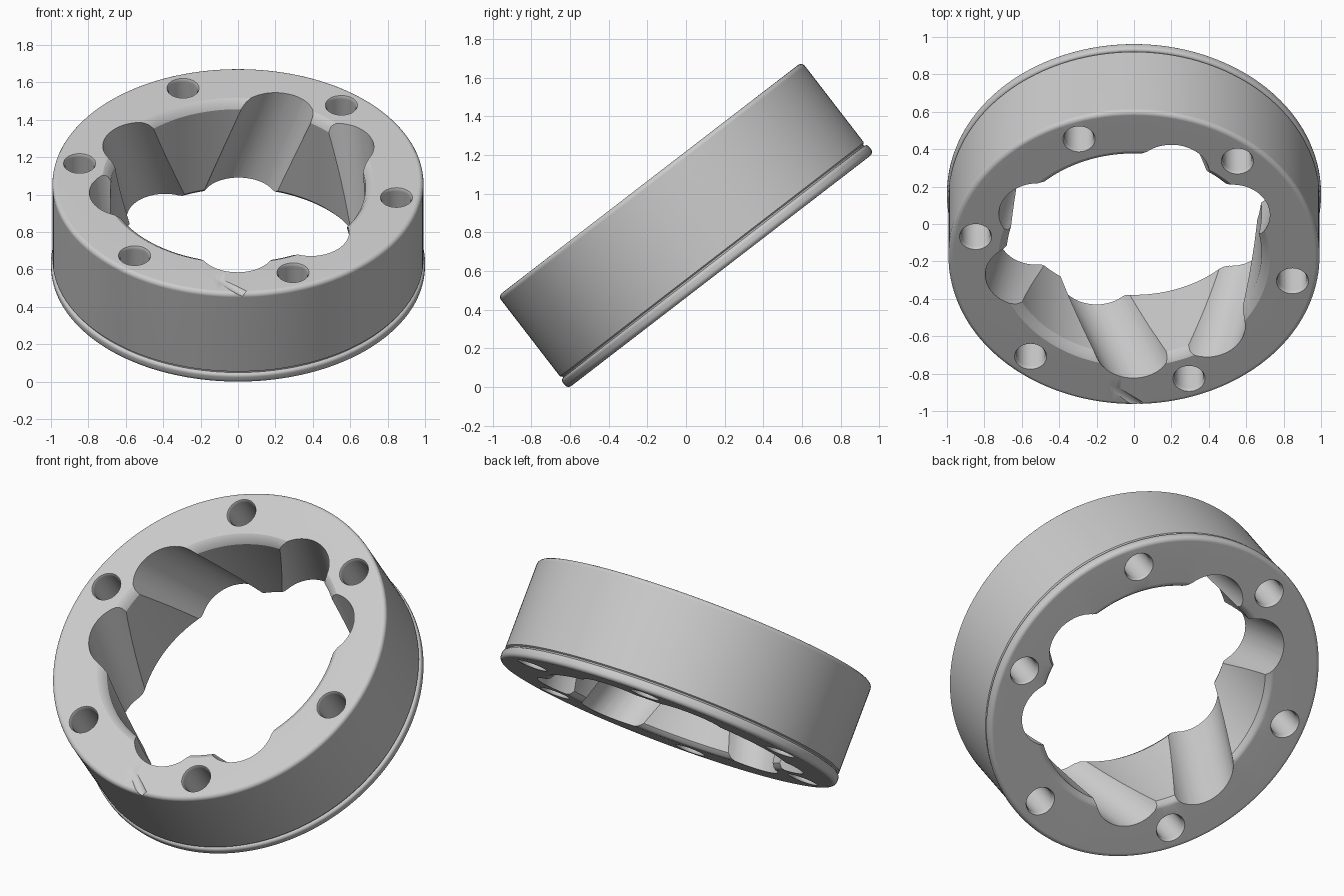
import bpy, bmesh, math
from mathutils import Matrix, Vector

if "Cube" in bpy.data.objects:
    bpy.data.objects.remove(bpy.data.objects["Cube"])

TILT = math.radians(37.6)
H = 0.30  # half height of the ring


def new_object(name, bm):
    bmesh.ops.recalc_face_normals(bm, faces=bm.faces)
    mesh = bpy.data.meshes.new(name)
    bm.to_mesh(mesh)
    bm.free()
    obj = bpy.data.objects.new(name, mesh)
    bpy.context.collection.objects.link(obj)
    return obj


def lathe(name, profile, steps, closed):
    """Revolve an (r, z) profile; a closed profile makes a ring, an open one gets capped."""
    bm = bmesh.new()
    rings = []
    for r, z in profile:
        rings.append([bm.verts.new((r * math.cos(2 * math.pi * i / steps),
                                    r * math.sin(2 * math.pi * i / steps), z)) for i in range(steps)])
    pairs = list(zip(rings, rings[1:]))
    if closed:
        pairs.append((rings[-1], rings[0]))
    else:
        bm.faces.new(rings[0])
        bm.faces.new(rings[-1])
    for a, b in pairs:
        for i in range(steps):
            j = (i + 1) % steps
            bm.faces.new((a[i], a[j], b[j], b[i]))
    return new_object(name, bm)


def corner(cr, cz, rad, start, end, n=4):
    """Rounded corner points in the (r, z) plane."""
    return [(cr + rad * math.cos(math.radians(start + (end - start) * i / n)),
             cz + rad * math.sin(math.radians(start + (end - start) * i / n))) for i in range(n + 1)]


def cut(target, cutter):
    mod = target.modifiers.new("cut", 'BOOLEAN')
    mod.operation = 'DIFFERENCE'
    mod.solver = 'EXACT'
    mod.object = cutter
    bpy.context.view_layer.objects.active = target
    bpy.ops.object.modifier_apply(modifier=mod.name)
    bpy.data.objects.remove(cutter, do_unlink=True)


# Ring body: soft bore edges, rounded rim, narrow lip at the bottom
profile = [(0.72, -H), (0.70, -H + 0.008), (0.682, -H + 0.03),
           (0.682, H - 0.045), (0.70, H - 0.015), (0.725, H)]
profile += corner(0.992 - 0.025, H - 0.025, 0.025, 90, 0)
profile += [(0.992, -H + 0.075), (0.982, -H + 0.068), (0.982, -H + 0.06)]
profile += corner(1.0 - 0.018, -H + 0.042, 0.018, 70, 0, 3)
profile += corner(1.0 - 0.025, -H + 0.025, 0.025, 0, -90)
ring = lathe("joint_ring", profile, 160, True)

# Six ball grooves, leaning alternately left and right
for k in range(6):
    ang = math.radians(20 + 60 * k)
    lean = math.atan2(0.1, H) * (1 if k % 2 == 0 else -1)
    groove = lathe("groove_cutter", [(0.19, -0.6), (0.19, 0.6)], 64, False)
    groove.data.transform(Matrix.Rotation(ang, 4, 'Z') @ Matrix.Translation((0.606, 0, 0))
                          @ Matrix.Rotation(-lean, 4, 'X'))
    cut(ring, groove)

# Six bolt holes with eased mouths
for k in range(6):
    ang = math.radians(50 + 60 * k)
    hole = lathe("hole_cutter", [(0.086, -H - 0.02), (0.086, -H), (0.077, -H + 0.018),
                                 (0.077, H - 0.018), (0.086, H), (0.086, H + 0.02)], 40, False)
    hole.data.transform(Matrix.Translation((0.86 * math.cos(ang), 0.86 * math.sin(ang), 0)))
    cut(ring, hole)

# Shallow nick on the front of the upper rim
a, b = Vector((-0.13, -0.85, H + 0.03)), Vector((0.03, -0.99, H + 0.012))
nick = lathe("nick_cutter", [(0.03, 0), (0.03, (b - a).length)], 24, False)
nick.data.transform(Matrix.Translation(a) @ (b - a).to_track_quat('Z', 'Y').to_matrix().to_4x4())
cut(ring, nick)

# Tilt the ring, then centre it and stand it on the ground
ring.data.transform(Matrix.Rotation(TILT, 4, 'X'))
ys = [v.co.y for v in ring.data.vertices]
zs = [v.co.z for v in ring.data.vertices]
ring.data.transform(Matrix.Translation((0, -(min(ys) + max(ys)) / 2, -min(zs))))

# Smooth shading with crisp edges
bpy.context.view_layer.objects.active = ring
ring.select_set(True)
bpy.ops.object.shade_smooth_by_angle(angle=math.radians(30))
wn = ring.modifiers.new("weighted_normals", 'WEIGHTED_NORMAL')
wn.keep_sharp = True
